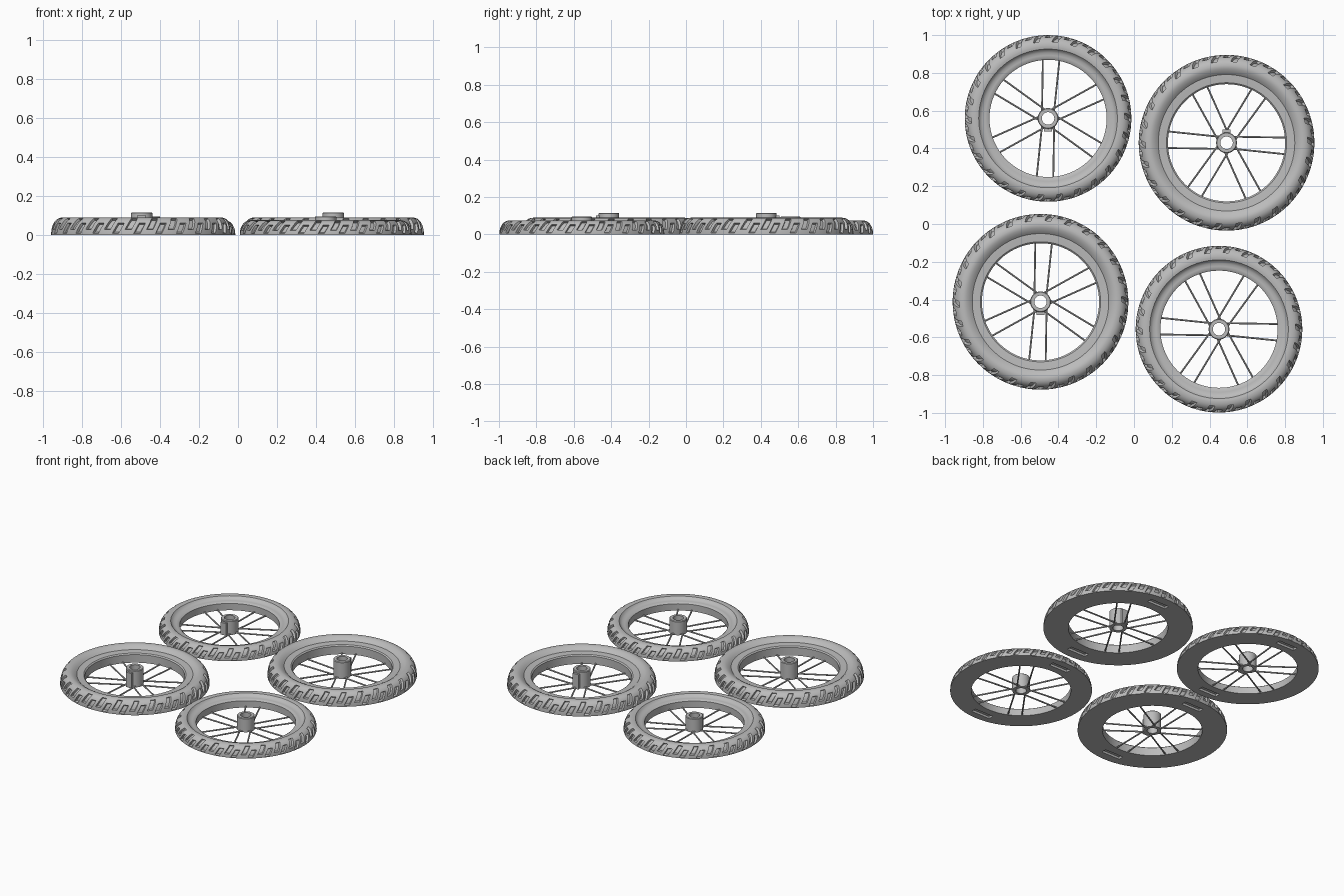
import bpy
import bmesh
from math import sin, cos, pi, radians
from mathutils import Vector, Matrix

cube = bpy.data.objects.get("Cube")
if cube:
    bpy.data.objects.remove(cube, do_unlink=True)

grey = bpy.data.materials.new("light grey")
grey.use_nodes = True
grey.diffuse_color = (0.5, 0.5, 0.5, 1)
grey.node_tree.nodes["Principled BSDF"].inputs["Base Color"].default_value = (0.5, 0.5, 0.5, 1)

HOLE = 0.31       # inner radius of the rim
PITCHES = 26      # tread repeats, each with a low and a high groove
# Groove edges as fractions of one tread repeat, with the groove kind beside them
COLUMNS = [(0.0, 0), (0.1, 0), (0.13, 1), (0.24, 1), (0.37, 1), (0.40, 0),
           (0.5, 0), (0.6, 0), (0.63, 2), (0.74, 2), (0.87, 2), (0.90, 0)]
SPAN = {1: (0.12, 0.66), 2: (0.32, 0.93)}   # groove reach as a share of the height


def add_object(name, bm, smooth=True):
    """Turn a bmesh into a grey object."""
    bmesh.ops.recalc_face_normals(bm, faces=bm.faces)
    mesh = bpy.data.meshes.new(name)
    bm.to_mesh(mesh)
    bm.free()
    mesh.materials.append(grey)
    obj = bpy.data.objects.new(name, mesh)
    bpy.context.collection.objects.link(obj)
    bpy.ops.object.select_all(action="DESELECT")
    obj.select_set(True)
    bpy.context.view_layer.objects.active = obj
    if smooth:
        bpy.ops.object.shade_smooth_by_angle(angle=radians(35))
    return obj


def loft_rings(bm, rings):
    """Skin a closed loop of closed rings of points."""
    loops = [[bm.verts.new(p) for p in ring] for ring in rings]
    n = len(loops[0])
    for a, b in zip(loops, loops[1:] + loops[:1]):
        for i in range(n):
            j = (i + 1) % n
            bm.faces.new((a[i], a[j], b[j], b[i]))


def tyre(name, centre, radius, height):
    """Rim and half tyre with slanted grooves, and locating slots underneath."""
    crown = radius - 0.062
    dip = HOLE + (crown - HOLE) * 0.55
    inner = [(HOLE, 0), (HOLE, height * 0.62), (HOLE + 0.008, height * 0.7),
             (dip - 0.015, height * 0.73), (dip, height * 0.74),
             (dip + 0.012, height * 0.86), (crown - 0.012, height * 0.97)]
    steps = 24
    shoulder = []
    for i in range(steps + 1):
        t = pi / 2 * (1 - i / steps)
        shoulder.append((crown + (radius - crown) * max(cos(t), 0) ** 0.85,
                         height * max(sin(t), 0) ** 0.9))
    rings = []
    for k, (r, z) in enumerate(inner + shoulder):
        share = z / height
        lean = 0.10 * share if k >= len(inner) else 0.10
        ring = []
        for p in range(PITCHES):
            for f, kind in COLUMNS:
                a = (p + f) * 2 * pi / PITCHES + lean
                rr, zz = r, z
                if k >= len(inner) and kind and SPAN[kind][0] < share < SPAN[kind][1]:
                    rr -= 0.013
                    zz -= 0.007 * share
                ring.append((rr * cos(a), rr * sin(a), zz))
        rings.append(ring)
    bm = bmesh.new()
    loft_rings(bm, rings)
    bmesh.ops.translate(bm, verts=bm.verts, vec=centre)
    body = add_object(name, bm)

    cut = bmesh.new()
    for side in (-1, 1):
        place = Matrix.Translation(centre + Vector((0, side * (HOLE + radius) / 2, 0)))
        bmesh.ops.create_cube(cut, size=1, matrix=place @ Matrix.Diagonal((0.14, 0.036, 0.03, 1)))
    cutter = add_object("slot_cutter", cut, False)
    cutter.hide_render = True
    mod = body.modifiers.new("slots", "BOOLEAN")
    mod.operation = "DIFFERENCE"
    mod.solver = "EXACT"
    mod.object = cutter
    bpy.context.view_layer.objects.active = body
    # Apply the slots before any smoothing modifier
    bpy.ops.object.modifier_move_to_index(modifier="slots", index=0)
    bpy.ops.object.modifier_apply(modifier="slots")
    bpy.data.objects.remove(cutter, do_unlink=True)


def hub(name, centre, height):
    """Hollow axle sleeve."""
    bm = bmesh.new()
    profile = [(0.033, 0), (0.033, height), (0.051, height), (0.055, height - 0.004), (0.055, 0)]
    loft_rings(bm, [[(r * cos(a), r * sin(a), z) for a in (2 * pi * i / 48 for i in range(48))]
                    for r, z in profile])
    bmesh.ops.translate(bm, verts=bm.verts, vec=centre)
    add_object(name, bm)


def key(name, centre, side, height):
    """Small rib on the side of the hub."""
    bm = bmesh.new()
    place = Matrix.Translation(centre + Vector((0, side * 0.057, height / 2)))
    bmesh.ops.create_cube(bm, size=1, matrix=place @ Matrix.Diagonal((0.042, 0.024, height, 1)))
    add_object(name, bm, False)


def spokes(name, centre, turn):
    """Six pairs of thin rods from hub to rim."""
    bm = bmesh.new()
    for k in range(6):
        for side in (-1, 1):
            a = radians(turn + 60 * k + 40 * side)
            b = radians(turn + 60 * k - 3 + 8 * side)
            start = Vector((0.05 * cos(a), 0.05 * sin(a), 0.006))
            end = Vector(((HOLE + 0.006) * cos(b), (HOLE + 0.006) * sin(b), 0.006))
            rod = end - start
            place = (Matrix.Translation(centre + (start + end) / 2)
                     @ rod.to_track_quat("Z", "Y").to_matrix().to_4x4())
            bmesh.ops.create_cone(bm, cap_ends=True, segments=10, radius1=0.005, radius2=0.005,
                                  depth=rod.length, matrix=place)
    add_object(name, bm)


# Four half wheels: name, x, y, radius, height, hub height, spoke turn, key side
WHEELS = [
    ("large_left", 0.49, 0.43, 0.465, 0.089, 0.115, 0, 1),
    ("small_left", 0.45, -0.557, 0.441, 0.075, 0.095, 0, 0),
    ("large_right", -0.495, -0.412, 0.465, 0.089, 0.115, 90, -1),
    ("small_right", -0.455, 0.559, 0.441, 0.075, 0.095, 90, -1),
]
for name, x, y, radius, height, hub_height, turn, side in WHEELS:
    centre = Vector((x, y, 0))
    tyre(name + "_tyre", centre, radius, height)
    hub(name + "_hub", centre, hub_height)
    spokes(name + "_spokes", centre, turn)
    if side:
        key(name + "_hub_key", centre, side, hub_height * 0.88)
